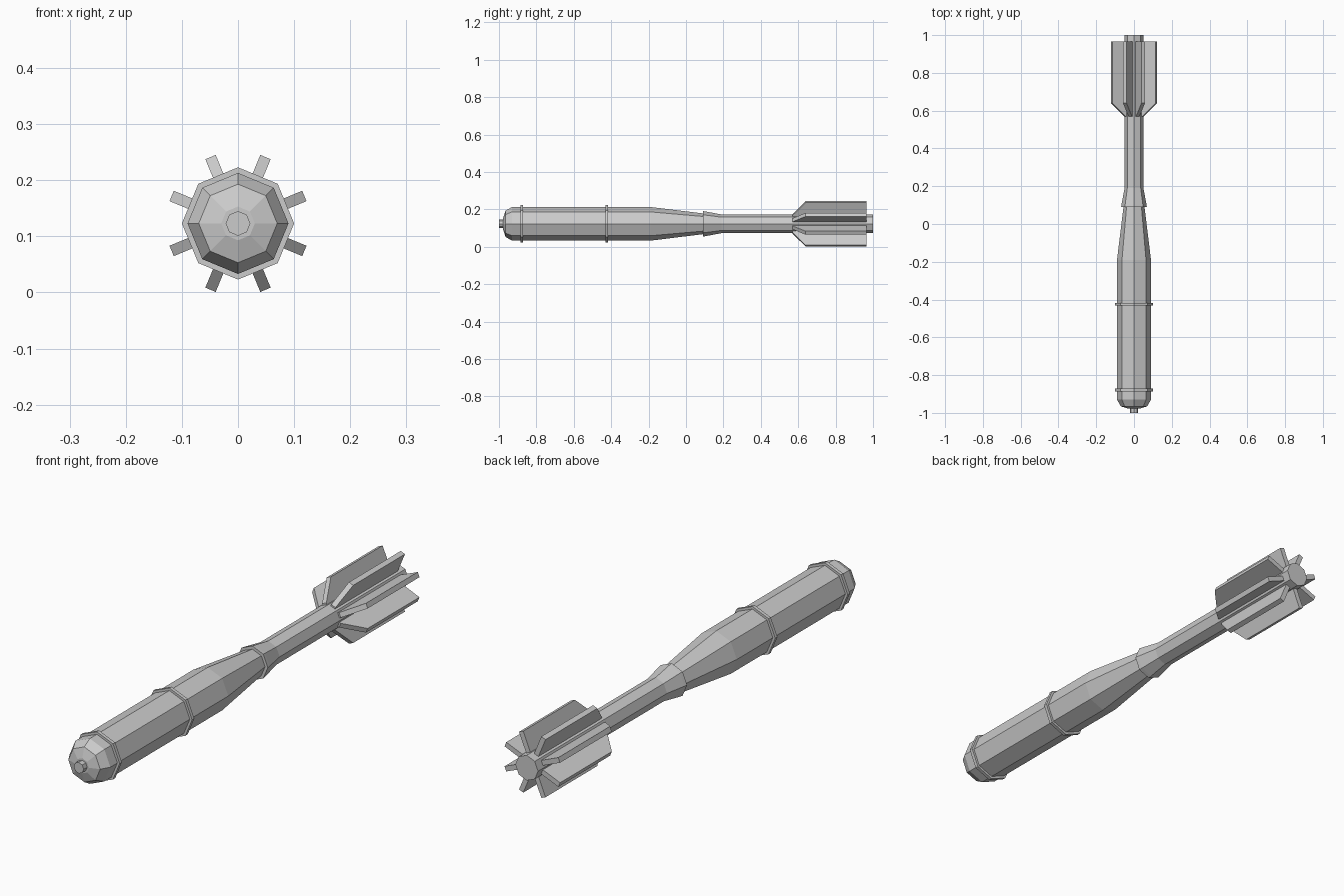
import bpy, bmesh, math
from mathutils import Matrix, Vector

if "Cube" in bpy.data.objects:
    bpy.data.objects.remove(bpy.data.objects["Cube"])

AXIS_Z = 0.123
SIDES = 8


def finish(name, bm):
    bmesh.ops.recalc_face_normals(bm, faces=bm.faces)
    mesh = bpy.data.meshes.new(name)
    bm.to_mesh(mesh)
    bm.free()
    obj = bpy.data.objects.new(name, mesh)
    obj.location.z = AXIS_Z
    bpy.context.collection.objects.link(obj)
    return obj


def lathe(name, profile):
    """Closed octagonal solid along y from (y, radius) points."""
    bm = bmesh.new()
    rings = []
    for y, r in profile:
        angles = [2 * math.pi * i / SIDES for i in range(SIDES)]
        rings.append([bm.verts.new((r * math.cos(a), y, r * math.sin(a))) for a in angles])
    for a, b in zip(rings, rings[1:]):
        for i in range(SIDES):
            j = (i + 1) % SIDES
            bm.faces.new((a[i], a[j], b[j], b[i]))
    bm.faces.new(rings[0])
    bm.faces.new(rings[-1])
    return finish(name, bm)


def fin(name, angle, thickness=0.02):
    """Extruded fin outline (radius, y), turned about the long axis."""
    outline = [(0.03, 0.57), (0.053, 0.57), (0.128, 0.64), (0.128, 0.965), (0.03, 0.965)]
    bm = bmesh.new()
    face = bm.faces.new([bm.verts.new((r, y, -thickness / 2)) for r, y in outline])
    new = bmesh.ops.extrude_face_region(bm, geom=[face])["geom"]
    verts = [v for v in new if isinstance(v, bmesh.types.BMVert)]
    bmesh.ops.translate(bm, verts=verts, vec=Vector((0, 0, thickness)))
    bm.transform(Matrix.Rotation(angle, 4, 'Y'))
    return finish(name, bm)


# Main body with rounded nose and tapered rear
lathe("body", [(-0.978, 0.03), (-0.965, 0.07), (-0.93, 0.09), (-0.19, 0.09), (0.095, 0.055)])

# Fuse tip
lathe("fuse_tip", [(-1.0, 0.022), (-0.96, 0.022)])

# Raised bands round the body
for i, y in enumerate((-0.879, -0.424)):
    lathe(f"body_band_{i + 1}", [(y - 0.007, 0.1), (y + 0.007, 0.1)])

# Flared collar between body and tail
lathe("collar", [(0.09, 0.068), (0.104, 0.066), (0.19, 0.05)])

# Tail tube
lathe("tail_tube", [(0.15, 0.05), (1.0, 0.05)])

# Eight tail fins
for i in range(SIDES):
    fin(f"tail_fin_{i + 1}", math.radians(22.5 + 45 * i))
